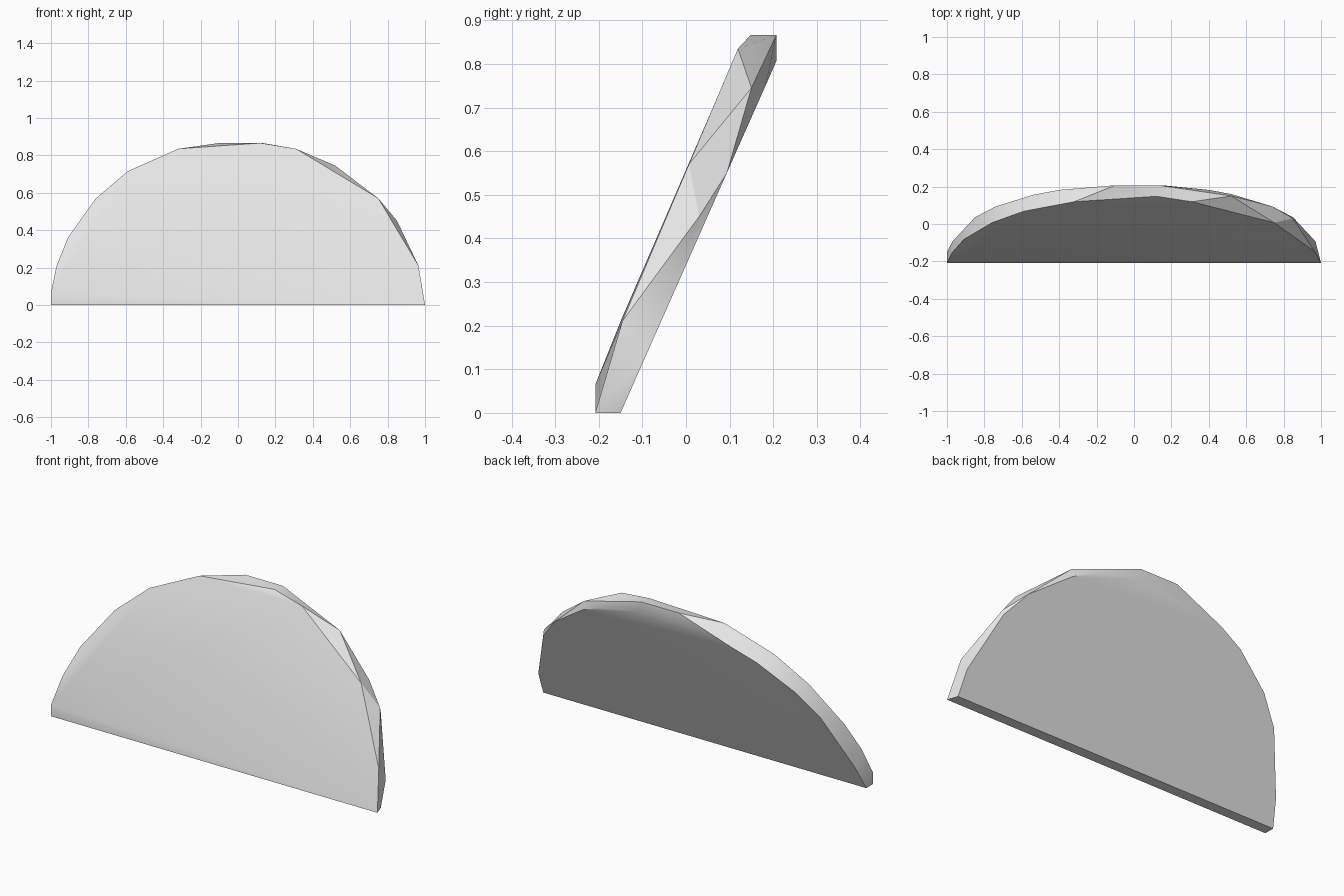
import bpy
import bmesh
import math

cube = bpy.data.objects.get("Cube")
if cube:
    bpy.data.objects.remove(cube, do_unlink=True)

# Plain grey material
grey = bpy.data.materials.new("plain grey")
grey.use_nodes = True
grey.diffuse_color = (0.8, 0.8, 0.8, 1)
grey.node_tree.nodes["Principled BSDF"].inputs["Base Color"].default_value = (0.8, 0.8, 0.8, 1)


def front_y(z):
    """Depth of the leaning front face at a height."""
    return -0.235 + 0.424 * z


def back_y(z):
    """Depth of the leaning back face at a height."""
    return -0.15 + 0.443 * z


# Arched outlines as (x, z)
front_arch = [(-0.91, 0.36), (-0.76, 0.57), (-0.59, 0.715), (-0.32, 0.835),
              (0.31, 0.835), (0.75, 0.57), (0.965, 0.21)]
back_arch = [(-0.97, 0.13), (-0.85, 0.42), (-0.74, 0.55), (-0.54, 0.69), (-0.4, 0.75),
             (-0.1, 0.806), (0.15, 0.806), (0.4, 0.75), (0.52, 0.70), (0.74, 0.55),
             (0.85, 0.42), (0.97, 0.13)]
points = [(x, front_y(z), z) for x, z in front_arch]
points += [(x, back_y(z), z) for x, z in back_arch]

# Blunt top edge, outer rim corners and cut base
points += [(0.12, 0.148, 0.866), (-0.1, 0.207, 0.866), (0.13, 0.207, 0.866),
           (0.52, 0.15, 0.745), (0.85, 0.03, 0.45), (-0.97, -0.15, 0.21)]
points += [(-1, -0.208, 0.065), (-1, -0.208, 0), (1, -0.208, 0),
           (-1, -0.15, 0), (0.98, -0.15, 0)]

# Wrap the outlines into one faceted leaning half disc
bm = bmesh.new()
for p in points:
    bm.verts.new(p)
hull = bmesh.ops.convex_hull(bm, input=bm.verts)
loose = [v for v in bm.verts if not v.link_faces]
bmesh.ops.delete(bm, geom=loose, context="VERTS")
bmesh.ops.dissolve_limit(bm, angle_limit=math.radians(1.5), verts=bm.verts, edges=bm.edges)
bmesh.ops.recalc_face_normals(bm, faces=bm.faces)

mesh = bpy.data.meshes.new("half_disc")
bm.to_mesh(mesh)
bm.free()
mesh.materials.append(grey)
half_disc = bpy.data.objects.new("half_disc", mesh)
bpy.context.collection.objects.link(half_disc)

# Soft shading across shallow facets
bpy.ops.object.select_all(action="DESELECT")
half_disc.select_set(True)
bpy.context.view_layer.objects.active = half_disc
bpy.ops.object.shade_smooth_by_angle(angle=math.radians(30))
